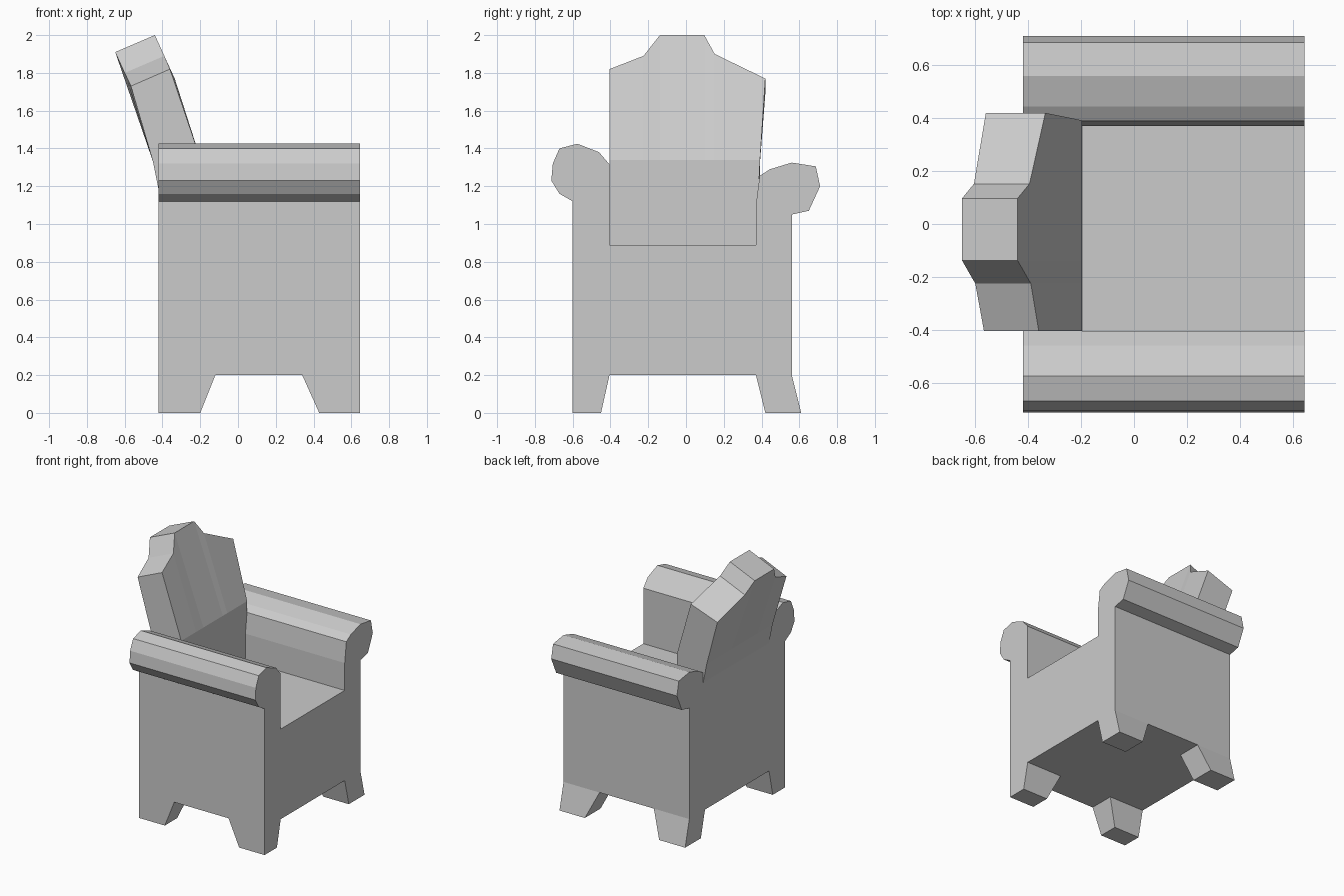
import bpy, bmesh

if "Cube" in bpy.data.objects:
    bpy.data.objects.remove(bpy.data.objects["Cube"])

grey = bpy.data.materials.new("light grey")
grey.diffuse_color = (0.6, 0.6, 0.6, 1)
grey.use_nodes = True
grey.node_tree.nodes["Principled BSDF"].inputs["Base Color"].default_value = grey.diffuse_color

X0, X1 = -0.42, 0.645      # rear and front of the seat


def loft(name, rings, cap=(True, True), open_edges=()):
    """Bridge closed rings of points in order; skip the chosen strips."""
    bm = bmesh.new()
    vs = [[bm.verts.new(p) for p in r] for r in rings]
    n = len(vs[0])
    for a, b in zip(vs, vs[1:]):
        for i in range(n):
            if i not in open_edges:
                j = (i + 1) % n
                bm.faces.new((a[i], a[j], b[j], b[i]))
    if cap[0]:
        bm.faces.new(vs[0][::-1])
    if cap[1]:
        bm.faces.new(vs[-1])
    bmesh.ops.recalc_face_normals(bm, faces=bm.faces[:])
    me = bpy.data.meshes.new(name)
    bm.to_mesh(me)
    bm.free()
    me.materials.append(grey)
    ob = bpy.data.objects.new(name, me)
    bpy.context.collection.objects.link(ob)
    return ob


# Seat box with rolled arms: one profile in y, z run from rear to front
profile = [(-0.60, 0.20), (-0.60, 1.12), (-0.67, 1.16), (-0.713, 1.23),
           (-0.705, 1.32), (-0.67, 1.40), (-0.575, 1.425), (-0.46, 1.38),
           (-0.405, 1.315), (-0.405, 0.89), (0.37, 0.89), (0.37, 1.10),
           (0.39, 1.255), (0.445, 1.29), (0.56, 1.325), (0.687, 1.305),
           (0.71, 1.20), (0.65, 1.07), (0.56, 1.05), (0.56, 0.20)]
loft("seat_and_arms", [[(x, y, z) for y, z in profile] for x in (X0, X1)])

# Tapered legs: (outer, inner) extents at the floor and under the seat
for side, y_floor, y_top in (("right", (-0.60, -0.45), (-0.60, -0.405)),
                             ("left", (0.61, 0.42), (0.56, 0.37))):
    for end, x_floor, x_top in (("rear", (X0, -0.20), (X0, -0.12)),
                                ("front", (X1, 0.43), (X1, 0.34))):
        rings = []
        for (xa, xb), (ya, yb), z in ((x_floor, y_floor, 0), (x_top, y_top, 0.2)):
            rings.append([(xa, ya, z), (xb, ya, z), (xb, yb, z), (xa, yb, z)])
        loft(f"{end}_{side}_leg", rings, cap=(True, False))

# Leaning backrest with a stepped crest: y at bottom, bend, top; then the
# top edge as front x, front z, rear x, rear z
columns = [(-0.405, -0.405, -0.405, -0.36, 1.82, -0.567, 1.73),
           (-0.225, -0.225, -0.225, -0.39, 1.89, -0.60, 1.80),
           (-0.138, -0.138, -0.138, -0.44, 2.00, -0.65, 1.91),
           (0.097, 0.097, 0.097, -0.44, 2.00, -0.65, 1.91),
           (0.152, 0.152, 0.152, -0.395, 1.90, -0.605, 1.81),
           (0.37, 0.392, 0.42, -0.335, 1.77, -0.56, 1.69)]
rings = []
for yb, ym, yt, xf, zf, xr, zr in columns:
    rings.append([(-0.195, yb, 0.89), (-0.197, ym, 1.34), (xf, yt, zf),
                  (xr, yt, zr), (-0.45, ym, 1.33), (X0, ym, 1.18),
                  (X0, yb, 0.89)])
loft("backrest", rings, open_edges=(6,))
